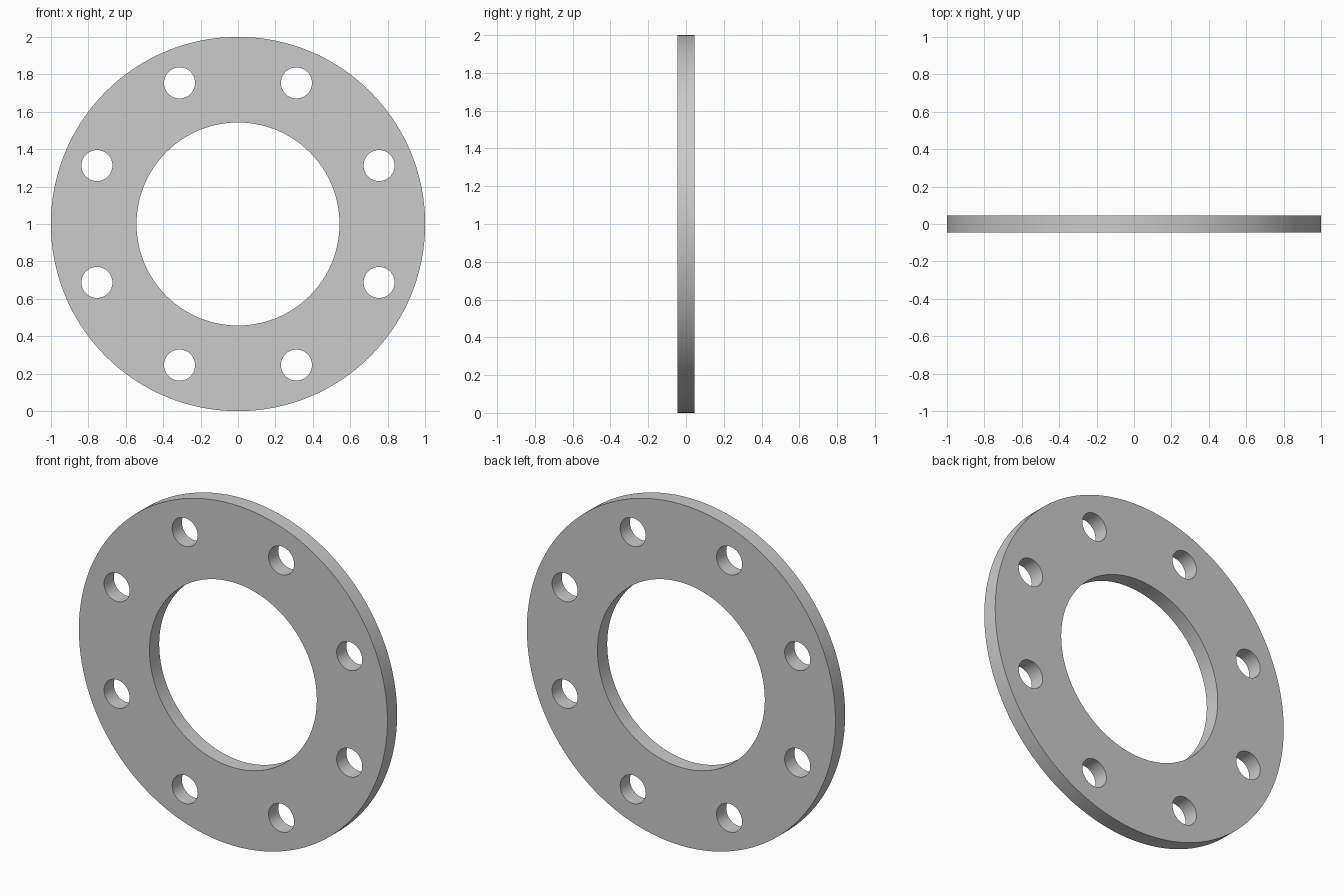
import bpy, bmesh
from math import sin, cos, pi, radians
from mathutils import Matrix

if "Cube" in bpy.data.objects:
    bpy.data.objects.remove(bpy.data.objects["Cube"])

OUTER_R, BORE_R = 1.0, 0.5425
BOLT_CIRCLE_R, BOLT_R, BOLTS = 0.816, 0.083, 8
THICKNESS = 0.09

# Flat profile: outer rim, central bore and ring of bolt holes
curve = bpy.data.curves.new("flange_ring", 'CURVE')
curve.dimensions = '2D'
curve.fill_mode = 'BOTH'
curve.extrude = THICKNESS / 2


def add_circle(cx, cy, r, n):
    s = curve.splines.new('POLY')
    s.points.add(n - 1)
    for i, p in enumerate(s.points):
        a = 2 * pi * i / n
        p.co = (cx + r * cos(a), cy + r * sin(a), 0, 1)
    s.use_cyclic_u = True


add_circle(0, 0, OUTER_R, 128)
add_circle(0, 0, BORE_R, 96)
for i in range(BOLTS):
    a = 2 * pi * (i + 0.5) / BOLTS
    add_circle(BOLT_CIRCLE_R * cos(a), BOLT_CIRCLE_R * sin(a), BOLT_R, 48)

ring = bpy.data.objects.new("flange_ring", curve)
bpy.context.collection.objects.link(ring)
bpy.context.view_layer.objects.active = ring
ring.select_set(True)
bpy.ops.object.convert(target='MESH')
ring = bpy.context.object

# Weld caps to walls, stand the ring upright on z = 0
bm = bmesh.new()
bm.from_mesh(ring.data)
bmesh.ops.remove_doubles(bm, verts=bm.verts, dist=1e-5)
bmesh.ops.transform(bm, verts=bm.verts,
                    matrix=Matrix.Translation((0, 0, OUTER_R)) @ Matrix.Rotation(radians(90), 4, 'X'))
bmesh.ops.recalc_face_normals(bm, faces=bm.faces)
bm.to_mesh(ring.data)
bm.free()
bpy.ops.object.shade_smooth_by_angle(angle=radians(30))
